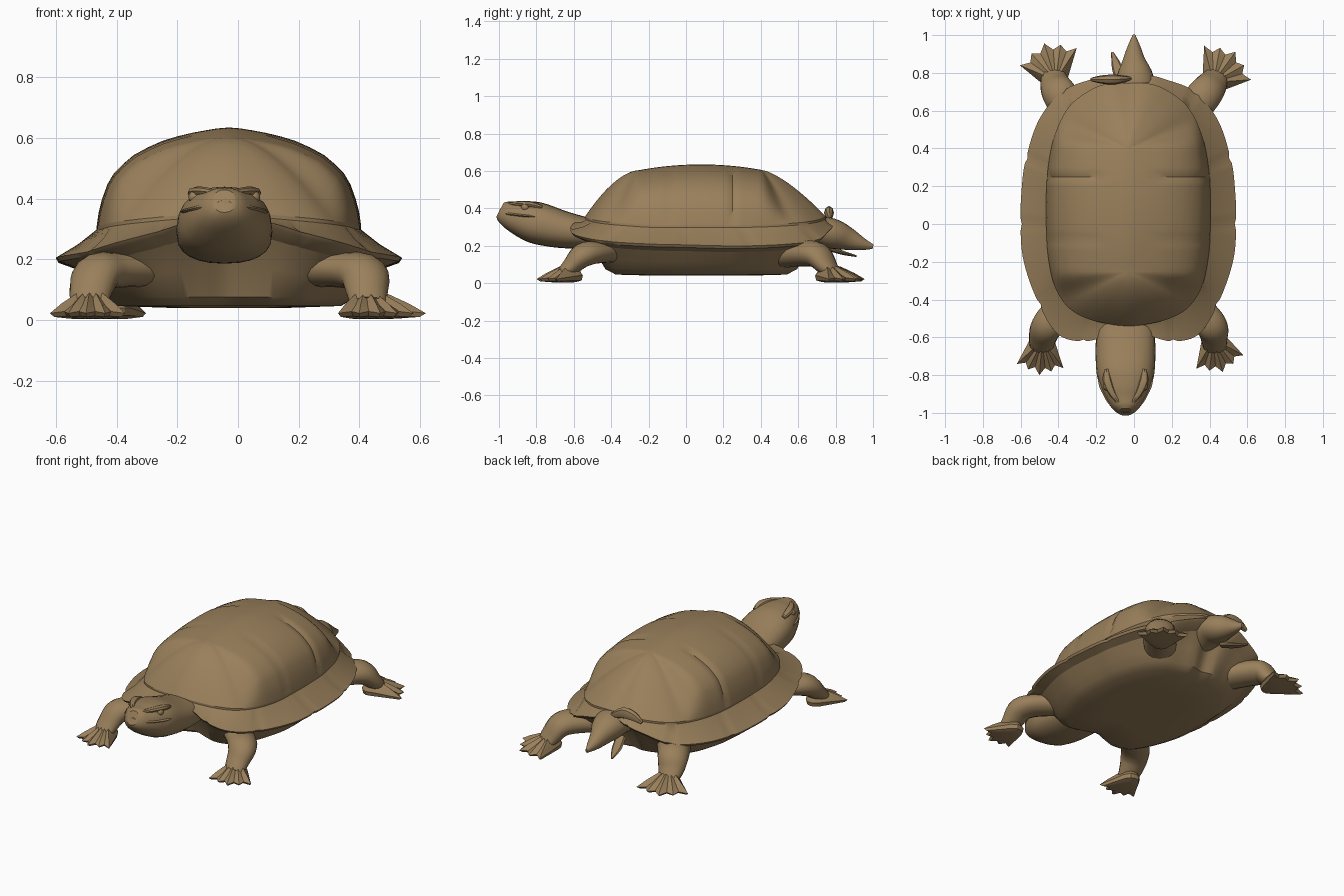
import bpy, bmesh, math
from mathutils import Vector

if "Cube" in bpy.data.objects:
    bpy.data.objects.remove(bpy.data.objects["Cube"])

skin = bpy.data.materials.new("olive_brown")
skin.diffuse_color = (0.32, 0.215, 0.105, 1)
skin.use_nodes = True
skin.node_tree.nodes["Principled BSDF"].inputs["Base Color"].default_value = skin.diffuse_color


def make(name, verts, faces, angle=35):
    me = bpy.data.meshes.new(name)
    me.from_pydata([tuple(v) for v in verts], [], faces)
    bm = bmesh.new()
    bm.from_mesh(me)
    bmesh.ops.remove_doubles(bm, verts=bm.verts, dist=0.0005)
    bmesh.ops.recalc_face_normals(bm, faces=bm.faces)
    bm.to_mesh(me)
    bm.free()
    me.materials.append(skin)
    ob = bpy.data.objects.new(name, me)
    bpy.context.collection.objects.link(ob)
    bpy.ops.object.select_all(action='DESELECT')
    ob.select_set(True)
    bpy.context.view_layer.objects.active = ob
    bpy.ops.object.shade_smooth_by_angle(angle=math.radians(angle))
    return ob


def spline(pts, steps, closed):
    """Catmull-Rom samples through the points."""
    pts = [Vector(p) for p in pts]
    n = len(pts)
    at = (lambda i: pts[i % n]) if closed else (lambda i: pts[max(0, min(n - 1, i))])
    out = []
    for i in range(n if closed else n - 1):
        a, b, c, d = at(i - 1), at(i), at(i + 1), at(i + 2)
        for k in range(steps):
            t = k / steps
            out.append(0.5 * (2 * b + (c - a) * t + (2 * a - 5 * b + 4 * c - d) * t * t
                              + (3 * b - a - 3 * c + d) * t ** 3))
    if not closed:
        out.append(pts[-1])
    return out


def bridge(rings):
    n = len(rings[0])
    verts = [v for r in rings for v in r]
    faces = [(i * n + j, i * n + (j + 1) % n, (i + 1) * n + (j + 1) % n, (i + 1) * n + j)
             for i in range(len(rings) - 1) for j in range(n)]
    return verts, faces


def tube(name, sections, sides=20, steps=4, power=1.0):
    """Loft of ellipses: each section is x, y, z, half width, half height."""
    secs = spline([Vector(s) for s in sections], steps, False)
    centres = [Vector(s[:3]) for s in secs]
    rings = []
    for i, s in enumerate(secs):
        d = (centres[min(i + 1, len(secs) - 1)] - centres[max(i - 1, 0)]).normalized()
        side = d.cross(Vector((0, 0, 1))).normalized()
        up = side.cross(d)
        ring = []
        for k in range(sides):
            a = 2 * math.pi * k / sides
            c, q = math.cos(a), math.sin(a)
            c = math.copysign(abs(c) ** power, c)
            q = math.copysign(abs(q) ** power, q)
            ring.append(centres[i] + side * c * s[3] + up * q * s[4])
        rings.append(ring)
    verts, faces = bridge(rings)
    faces += [tuple(range(sides)), tuple(range(len(verts) - sides, len(verts)))]
    return make(name, verts, faces)


CX = -0.03
# Half outlines from front to back: the outer rim and the foot of the dome
rim_half = [(0, -.55, .34), (.12, -.59, .325), (.24, -.62, .29), (.37, -.58, .255),
            (.47, -.43, .225), (.55, -.2, .21), (.57, 0, .205), (.56, .2, .2),
            (.54, .35, .2), (.47, .55, .21), (.35, .7, .23), (.2, .76, .28),
            (.1, .785, .31), (0, .765, .33)]
dome_half = [(0, -.54, .355), (.1, -.53, .35), (.22, -.5, .34), (.32, -.44, .33),
             (.39, -.33, .32), (.425, -.17, .31), (.435, 0, .31), (.435, .15, .31),
             (.425, .3, .31), (.39, .47, .315), (.315, .62, .325), (.2, .71, .34),
             (.1, .745, .355), (0, .745, .355)]


def full(half):
    pts = half + [(-x, y, z) for x, y, z in half[-2:0:-1]]
    return [v + Vector((CX, 0, 0)) for v in spline(pts, 6, True)]


rim, foot_line = full(rim_half), full(dome_half)

# Carapace dome: rings shrink towards a spine line, with seams across the flanks
levels = [(1, 0), (.985, .14), (.96, .27), (.92, .42), (.87, .535), (.8, .63), (.72, .72),
          (.61, .8), (.5, .865), (.39, .91), (.28, .945), (.18, .97), (.09, .99), (0, 1)]
rings = []
for t, f in levels:
    ring = []
    for p in foot_line:
        sy = max(-.25, min(.4, p.y))
        top = Vector((CX, sy, .635 - .28 * (sy - .08) ** 2))
        e = min(1, abs(p.y - sy) / .17)
        e = e * e * (3 - 2 * e)
        v = top.lerp(p, t)
        bend = 1.75 if p.y < 0 else 1.45
        h = f * (1 - e) + (1 - t ** bend) * e
        v.z = p.z + (top.z - p.z) * h
        seam = max(g * math.exp(-((p.y - s) / .014) ** 2) for s, g in ((.25, .011), (-.08, .006)))
        if .3 < t < 1:
            v -= (v - Vector((CX, v.y, .2))).normalized() * seam
        ring.append(v)
    rings.append(ring)
make("shell_dome", *bridge(rings))

# Shell rim: sloping skirt with notched plates, closed underneath by the belly
MID = Vector((CX, .08, 0))


def scaled(ring, s, zf):
    return [Vector((MID.x + (v.x - MID.x) * s, MID.y + (v.y - MID.y) * s, zf(v.z))) for v in ring]


edge = []
for i, v in enumerate(rim):
    k = i % 12
    w = v.copy()
    w.xy = MID.xy + (w.xy - MID.xy) * (1 - (.012 if k == 0 else 0) + .006 * math.sin(math.pi * k / 12))
    edge.append(w)
half_way = [a.lerp(b, .55) - Vector((0, 0, .012 + (.007 if i % 12 == 0 else 0)))
            for i, (a, b) in enumerate(zip(edge, foot_line))]
groove = [v + Vector((0, 0, -.012)) for v in foot_line]
verts, faces = bridge([foot_line, groove, half_way, edge,
                       scaled(edge, .985, lambda z: z - .014),
                       scaled(rim, .88, lambda z: z * .82)])
make("shell_rim", verts, faces)

verts, faces = bridge([scaled(rim, .9, lambda z: z * .85),
                       scaled(rim, .8, lambda z: .55 * z),
                       scaled(rim, .73, lambda z: .075),
                       scaled(rim, .65, lambda z: .046),
                       scaled(rim, .35, lambda z: .04),
                       scaled(rim, 0, lambda z: .04)])
make("belly", verts, faces)

# Raised flap at the back edge of the shell
tube("shell_flap", [(-.225, .765, .345, .01, .012), (-.17, .765, .37, .022, .03),
                    (-.1, .765, .375, .026, .035), (-.02, .77, .34, .01, .015)], 8, 3)

# Neck and head, then jaw line, brows and eyes
HX = -.045
tube("neck_and_head", [(HX, -.38, .26, .12, .07), (HX, -.52, .268, .15, .082),
                       (HX, -.66, .287, .158, .1), (HX, -.79, .32, .153, .112),
                       (HX, -.87, .343, .13, .1), (HX, -.93, .362, .1, .08),
                       (HX, -.975, .382, .066, .06), (HX, -.995, .392, .036, .042)],
     24, 4, .86)
tube("upper_lip", [(HX, -.76, .352, .142, .012), (HX, -.84, .358, .144, .018),
                   (HX, -.9, .364, .121, .018), (HX, -.96, .372, .083, .018),
                   (HX, -1.0, .38, .025, .015)], 20, 4)
for s, label in ((-1, "left"), (1, "right")):
    tube(label + "_brow", [(HX + s * .1, -.77, .405, .012, .012), (HX + s * .097, -.83, .422, .024, .016),
                           (HX + s * .068, -.9, .425, .018, .014), (HX + s * .03, -.95, .42, .01, .01)], 8, 3)
    bpy.ops.mesh.primitive_uv_sphere_add(segments=14, ring_count=8, radius=.022,
                                         location=(HX + s * .097, -.86, .405))
    eye = bpy.context.object
    eye.name = label + "_eye"
    eye.data.materials.append(skin)
    bpy.ops.object.shade_smooth()

# Tail with a small spur beside it
tube("tail", [(0, .55, .24, .09, .07), (.005, .7, .275, .105, .08), (.005, .79, .262, .095, .08),
              (0, .87, .235, .06, .06), (0, .94, .21, .034, .035), (0, 1.0, .195, .008, .012)])
tube("tail_spur", [(-.06, .74, .2, .03, .02), (-.09, .83, .165, .028, .012),
                   (-.115, .91, .145, .006, .005)], 8, 3)


def foot(name, heel, heading, reach, spread, toes=5):
    """Webbed fan with pointed claws, ridged over the toes."""
    hx, hy = heel
    outline = []
    for k in range(2 * toes - 1):
        a = math.radians(heading + spread * (2 * k / (2 * toes - 2) - 1))
        outline.append((a, reach * (1 if k % 4 == 0 else .93) if k % 2 == 0 else reach * .8))
    back = [(math.radians(heading + d), .06) for d in (110, 150, 180, 210, 250)]
    loop = outline + back

    def ring(f, z_toe, z_web, z_back):
        out = []
        for i, (a, r) in enumerate(loop):
            z = z_back if i >= len(outline) else (z_toe if i % 2 == 0 else z_web)
            out.append(Vector((hx + math.cos(a) * r * f, hy + math.sin(a) * r * f, z)))
        return out
    verts, faces = bridge([ring(0, .105, .105, .105), ring(.35, .088, .085, .09),
                           ring(.72, .054, .047, .07), ring(1, .022, .028, .04),
                           ring(.9, .01, .013, .015), ring(.5, .004, .006, .008),
                           ring(0, .003, .003, .003)])
    make(name, verts, faces, 30)


# Legs: shoulder or hip, bulging knee, ankle, then the clawed foot
legs = {
    "front_right": [(.24, -.38, .17, .08, .06), (.36, -.48, .165, .085, .06), (.415, -.55, .15, .083, .065),
                    (.425, -.61, .095, .07, .05), (.43, -.66, .05, .06, .035)],
    "front_left": [(-.28, -.38, .17, .08, .06), (-.41, -.48, .165, .085, .06), (-.465, -.55, .15, .083, .065),
                   (-.485, -.61, .095, .072, .05), (-.49, -.66, .05, .06, .035)],
    "rear_right": [(.22, .5, .15, .1, .07), (.32, .62, .16, .095, .07), (.385, .7, .15, .09, .068),
                   (.42, .75, .095, .078, .052), (.44, .79, .05, .06, .035)],
    "rear_left": [(-.26, .5, .15, .1, .07), (-.35, .62, .16, .095, .07), (-.4, .7, .15, .09, .068),
                  (-.42, .75, .095, .078, .052), (-.43, .8, .05, .06, .035)],
}
feet = {"front_right": ((.42, -.61), 286, .18, 46), "front_left": ((-.485, -.615), 265, .185, 42),
        "rear_right": ((.42, .75), 54, .2, 50), "rear_left": ((-.415, .76), 107, .205, 50)}
for key, path in legs.items():
    tube(key + "_leg", path, 16, 4)
    foot(key + "_foot", *feet[key])
